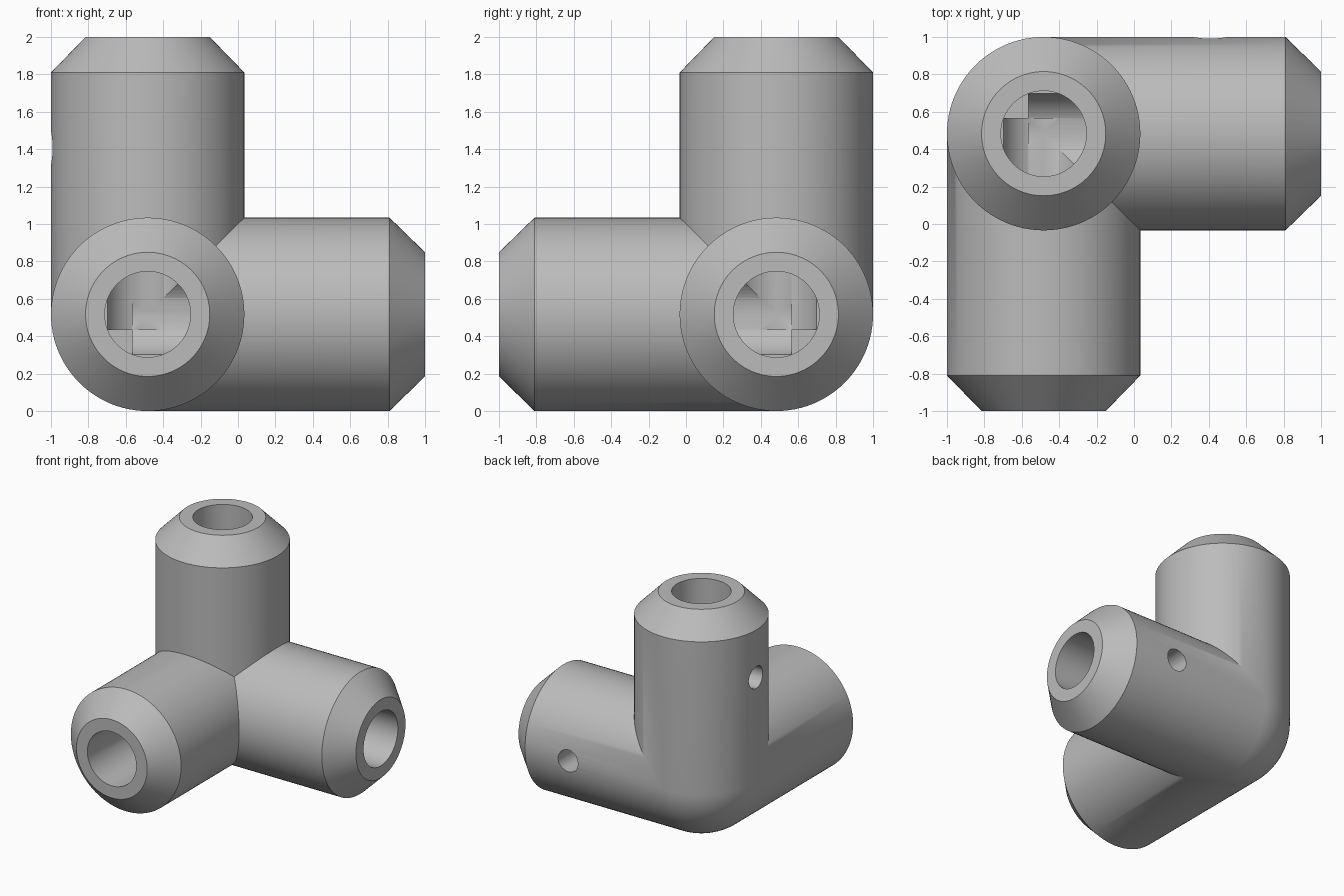
import bpy, bmesh, math
from mathutils import Vector

if "Cube" in bpy.data.objects:
    bpy.data.objects.remove(bpy.data.objects["Cube"])

C = Vector((-0.483, 0.483, 0.517))   # corner where the three axes meet
R, R_END, R_BORE, R_PIN = 0.517, 0.332, 0.23, 0.093
L, L_CH = 1.483, 1.293               # arm length, chamfer start
N = 96


def world(p):
    # local arm directions: +x, -y, +z
    return Vector((C.x + p[0], C.y - p[1], C.z + p[2]))


def axis_point(k, along, a, b):
    p = [0, 0, 0]
    p[k], p[(k + 1) % 3], p[(k + 2) % 3] = along, a, b
    return world(p)


def new_object(name, bm):
    bmesh.ops.remove_doubles(bm, verts=bm.verts, dist=1e-5)
    bmesh.ops.recalc_face_normals(bm, faces=bm.faces)
    me = bpy.data.meshes.new(name)
    bm.to_mesh(me)
    bm.free()
    ob = bpy.data.objects.new(name, me)
    bpy.context.collection.objects.link(ob)
    return ob


def cutter(name, start, end, r, n):
    d = end - start
    bm = bmesh.new()
    bmesh.ops.create_cone(bm, cap_ends=True, segments=n, radius1=r, radius2=r, depth=d.length)
    bm.transform(d.to_track_quat('Z', 'Y').to_matrix().to_4x4())
    bmesh.ops.translate(bm, verts=bm.verts, vec=(start + end) / 2)
    ob = new_object(name, bm)
    ob.hide_render = True
    return ob


# outer shell: three chamfered arms mitred against each other
bm = bmesh.new()
for k in range(3):
    rings = [[], [], []]
    for i in range(N):
        t = 2 * math.pi * i / N
        c, s = math.cos(t), math.sin(t)
        seam = max(0.0, R * c, R * s)
        for ring, (u, r) in zip(rings, ((seam, R), (L_CH, R), (L, R_END))):
            ring.append(bm.verts.new(axis_point(k, u, r * c, r * s)))
    for a, b in zip(rings, rings[1:]):
        for i in range(N):
            j = (i + 1) % N
            bm.faces.new((a[i], a[j], b[j], b[i]))
    bm.faces.new(rings[2])

# rounded outer corner: one eighth of a sphere
Q = N // 4


def ball(i, j):
    lat, lon = math.pi / 2 * i / Q, math.pi / 2 * j / Q
    return world((-R * math.sin(lat) * math.cos(lon),
                  -R * math.sin(lat) * math.sin(lon), -R * math.cos(lat)))


for i in range(Q):
    for j in range(Q):
        pts = [ball(i, j), ball(i + 1, j), ball(i + 1, j + 1)]
        if i:
            pts.append(ball(i, j + 1))
        bm.faces.new([bm.verts.new(p) for p in pts])
body = new_object("corner_connector", bm)

# bores stop just past the corner centre; two pin holes break into them
cutters = [cutter("bore_cutter", axis_point(k, -0.08, 0, 0), axis_point(k, L + 0.1, 0, 0),
                  R_BORE - 0.0006 * k, 64) for k in range(3)]
D = 0.89
for start, out in ((world((D, 0, 0)), Vector((0, 0.7, 0))),
                   (world((0, 0, D)), Vector((-0.7, 0, 0)))):
    cutters.append(cutter("pin_cutter", start, start + out, R_PIN, 32))

bpy.context.view_layer.objects.active = body
body.select_set(True)
for cut in cutters:
    m = body.modifiers.new("cut", 'BOOLEAN')
    m.operation, m.solver, m.object = 'DIFFERENCE', 'EXACT', cut
    bpy.ops.object.modifier_apply(modifier=m.name)
for cut in cutters:
    bpy.data.objects.remove(cut)

# single grey
mat = bpy.data.materials.new("grey")
mat.diffuse_color = (0.5, 0.5, 0.5, 1)
mat.use_nodes = True
mat.node_tree.nodes["Principled BSDF"].inputs["Base Color"].default_value = mat.diffuse_color
body.data.materials.clear()
body.data.materials.append(mat)
bpy.ops.object.select_all(action='DESELECT')
body.select_set(True)
bpy.context.view_layer.objects.active = body
bpy.ops.object.shade_smooth_by_angle(angle=math.radians(30))
